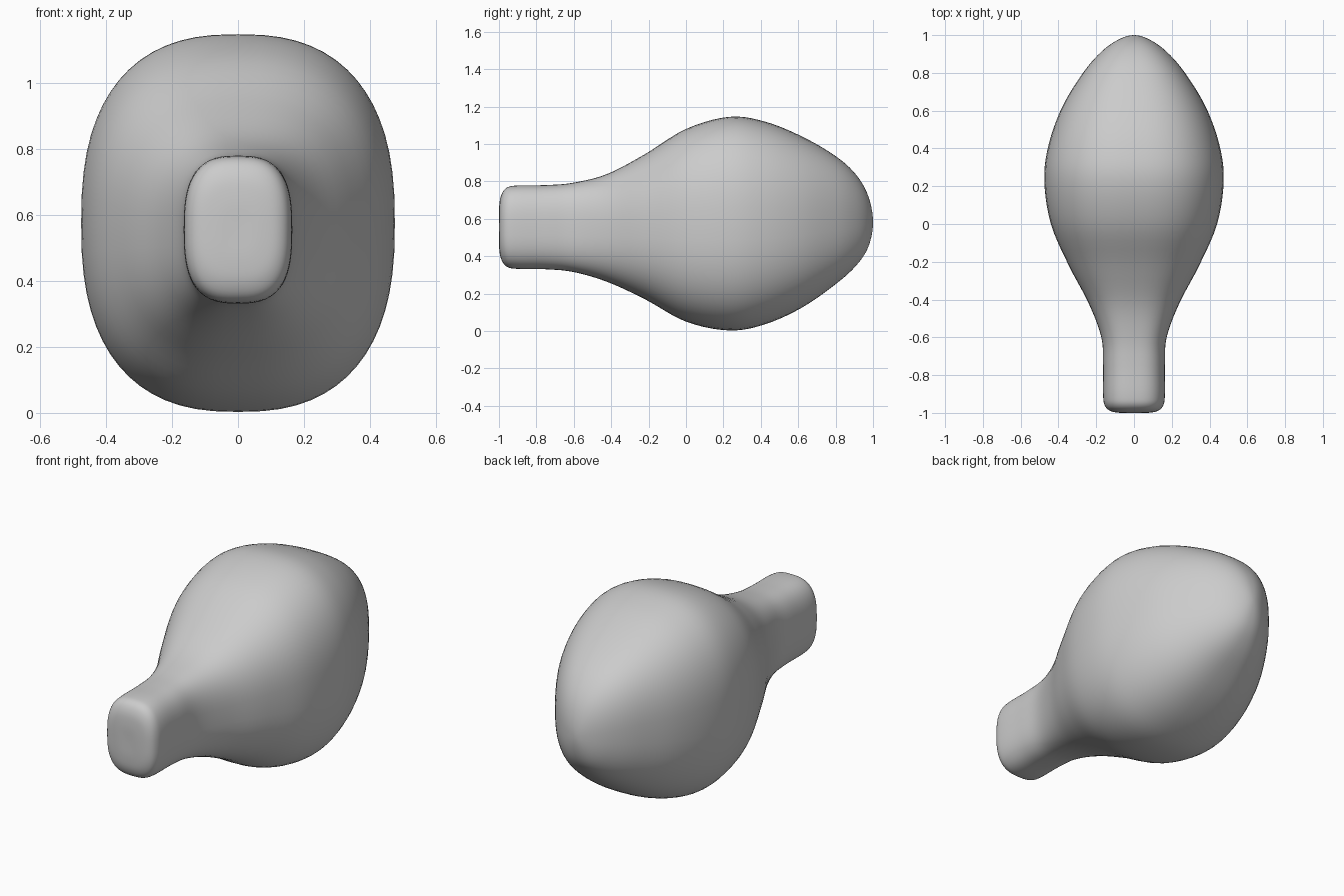
import bpy
import bmesh
from math import cos, sin, tau, copysign
from mathutils import Vector

cube = bpy.data.objects.get("Cube")
if cube:
    bpy.data.objects.remove(cube)

SEGMENTS, STEPS = 64, 5

# Profile stations from neck end to rounded back: y, half width, bottom, top, squareness
stations = [Vector(s) for s in (
    (-1, 0, .56, .56, 2.8),
    (-1, .07, .46, .65, 2.8),
    (-.99, .125, .39, .72, 2.8),
    (-.96, .155, .345, .765, 2.8),
    (-.9, .164, .332, .778, 2.8),
    (-.75, .164, .33, .78, 2.8),
    (-.6, .173, .315, .793, 2.8),
    (-.42, .24, .262, .84, 2.6),
    (-.22, .345, .17, .945, 2.5),
    (0, .44, .05, 1.08, 2.5),
    (.23, .475, .003, 1.145, 2.5),
    (.42, .452, .035, 1.12, 2.5),
    (.62, .38, .125, 1.04, 2.5),
    (.8, .27, .25, .935, 2.5),
    (.91, .175, .35, .835, 2.4),
    (.975, .085, .45, .72, 2.3),
    (1, 0, .58, .58, 2.2),
)]


def spline(a, b, c, d, t):
    """Smooth curve from b to c."""
    return b + (c - a) * (t / 2) + (2 * a - 5 * b + 4 * c - d) * (t * t / 2) \
        + (3 * b - a - 3 * c + d) * (t ** 3 / 2)


def mirrored(tip, inner):
    """Station past a tip, so the surface rounds over it."""
    past = 2 * tip - inner
    past[0] = inner[0]
    return past


def ring(bm, s):
    """Rounded-rectangle cross-section."""
    y, half, low, high, power = s
    mid, tall = (low + high) / 2, (high - low) / 2
    verts = []
    for i in range(SEGMENTS):
        a = tau * i / SEGMENTS
        c, n = cos(a), sin(a)
        x = copysign(abs(c) ** (2 / power), c) * half
        z = copysign(abs(n) ** (2 / power), n) * tall
        verts.append(bm.verts.new((x, y, mid + z)))
    return verts


# Bulb body: skin the sections along y
path = [mirrored(stations[0], stations[1])] + stations \
    + [mirrored(stations[-1], stations[-2])]
sections = [spline(*path[i:i + 4], k / STEPS)
            for i in range(len(stations) - 1) for k in range(STEPS)]

bm = bmesh.new()
rings = [ring(bm, s) for s in sections[1:]]
for a, b in zip(rings, rings[1:]):
    for i in range(SEGMENTS):
        j = (i + 1) % SEGMENTS
        bm.faces.new((a[i], a[j], b[j], b[i]))

# Close both tips
for loop, s in ((rings[0], stations[0]), (rings[-1], stations[-1])):
    tip = bm.verts.new((0, s[0], s[2]))
    for i in range(SEGMENTS):
        bm.faces.new((loop[i], loop[(i + 1) % SEGMENTS], tip))
bmesh.ops.recalc_face_normals(bm, faces=bm.faces)
for face in bm.faces:
    face.smooth = True

mesh = bpy.data.meshes.new("bulb_body")
bm.to_mesh(mesh)
bm.free()
body = bpy.data.objects.new("bulb_body", mesh)
bpy.context.collection.objects.link(body)

# Plain grey material
grey = bpy.data.materials.new("light_grey")
grey.use_nodes = True
colour = (.6, .6, .6, 1)
grey.diffuse_color = colour
grey.node_tree.nodes["Principled BSDF"].inputs["Base Color"].default_value = colour
mesh.materials.append(grey)
